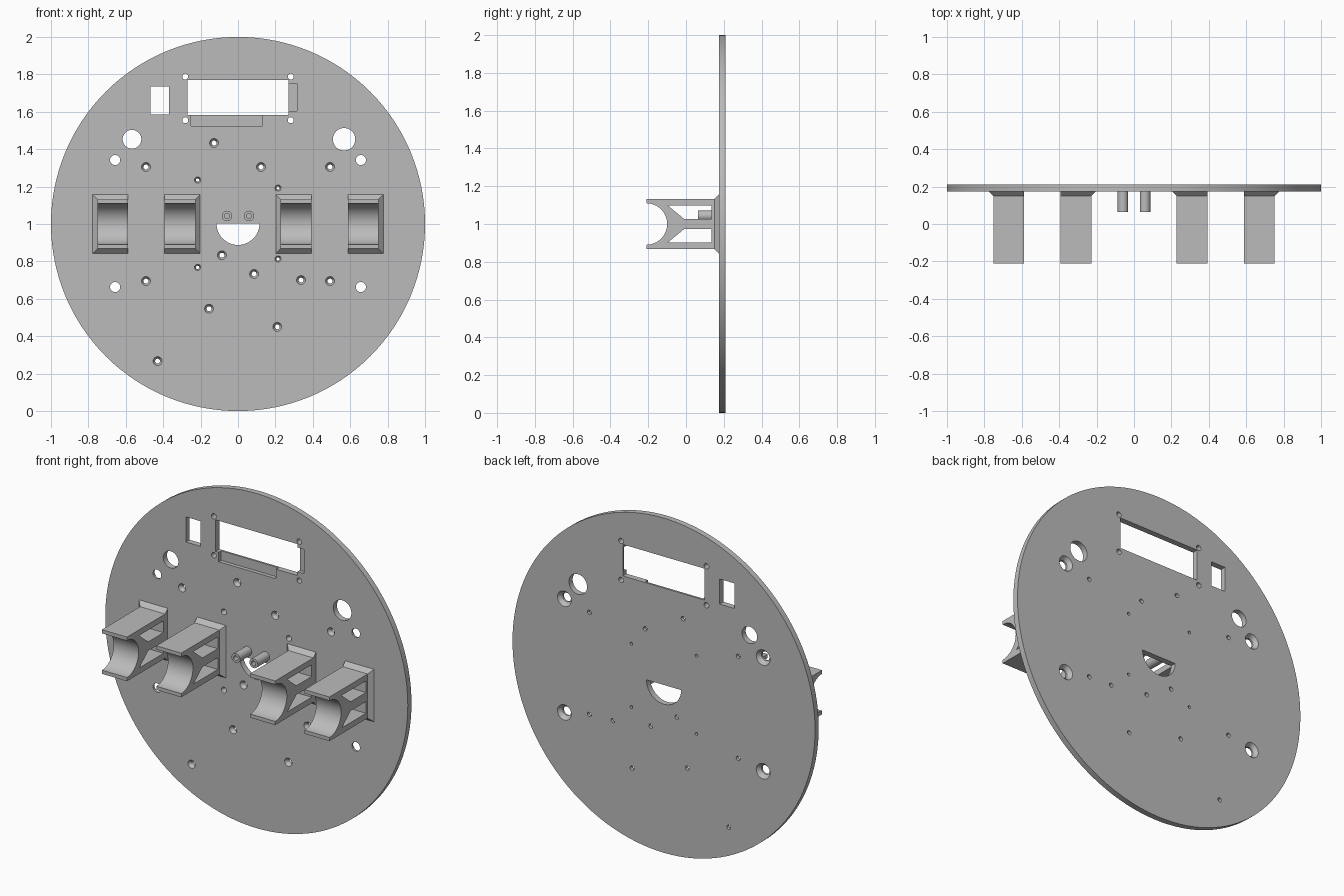
import bpy, bmesh, math

cube = bpy.data.objects.get("Cube")
if cube:
    bpy.data.objects.remove(cube, do_unlink=True)

grey = bpy.data.materials.new("plain grey")
grey.use_nodes = True
grey.diffuse_color = (0.5, 0.5, 0.5, 1)
grey.node_tree.nodes["Principled BSDF"].inputs["Base Color"].default_value = (0.5, 0.5, 0.5, 1)

FRONT, BACK, OUT = 0.175, 0.21, 0.02   # plate faces, cutter overshoot


def prism(bm, points, axis, a, b):
    """Extrude a 2D outline from a to b: (x, z) along y, or (y, z) along x."""
    def place(p, d):
        return (d, p[0], p[1]) if axis == "x" else (p[0], d, p[1])
    lo = [bm.verts.new(place(p, a)) for p in points]
    hi = [bm.verts.new(place(p, b)) for p in points]
    bm.faces.new(lo)
    bm.faces.new(hi[::-1])
    n = len(points)
    for i in range(n):
        j = (i + 1) % n
        bm.faces.new((lo[i], hi[i], hi[j], lo[j]))


def box(bm, x0, x1, z0, z1, y0, y1):
    prism(bm, [(x0, z0), (x1, z0), (x1, z1), (x0, z1)], "y", y0, y1)


def turned(bm, x, z, profile, n=24, tube=False):
    """Revolve (radius, y) steps about an axis along y."""
    rings = [[bm.verts.new((x + r * math.cos(2 * math.pi * i / n), y,
                            z + r * math.sin(2 * math.pi * i / n)))
              for i in range(n)] for r, y in profile]
    if tube:
        rings.append(rings[0])
    else:
        bm.faces.new(rings[0])
        bm.faces.new(rings[-1][::-1])
    for p, q in zip(rings, rings[1:]):
        for i in range(n):
            j = (i + 1) % n
            bm.faces.new((p[i], q[i], q[j], p[j]))


def arc(cx, cz, r, a0, a1, n):
    angles = [math.radians(a0 + (a1 - a0) * i / n) for i in range(n + 1)]
    return [(cx + r * math.cos(t), cz + r * math.sin(t)) for t in angles]


def finish(bm, name):
    bmesh.ops.recalc_face_normals(bm, faces=bm.faces[:])
    mesh = bpy.data.meshes.new(name)
    bm.to_mesh(mesh)
    bm.free()
    mesh.materials.append(grey)
    ob = bpy.data.objects.new(name, mesh)
    bpy.context.collection.objects.link(ob)
    return ob


def select(ob):
    bpy.ops.object.select_all(action="DESELECT")
    ob.select_set(True)
    bpy.context.view_layer.objects.active = ob


def cut(ob, cutter):
    cutter.hide_render = True
    mod = ob.modifiers.new("cut", "BOOLEAN")
    mod.operation, mod.solver, mod.object = "DIFFERENCE", "EXACT", cutter
    select(ob)
    bpy.ops.object.modifier_apply(modifier=mod.name)
    bpy.data.objects.remove(cutter, do_unlink=True)


def smooth(ob):
    select(ob)
    bpy.ops.object.shade_smooth_by_angle(angle=math.radians(30))


# Round mounting plate
bm = bmesh.new()
turned(bm, 0, 1, [(1, FRONT), (1, BACK)], 128)
plate = finish(bm, "mounting_plate")

# Openings right through the plate
y0, y1 = FRONT - OUT, BACK + OUT
bm = bmesh.new()
box(bm, -0.27, 0.27, 1.582, 1.77, y0, y1)        # display window
box(bm, -0.467, -0.37, 1.585, 1.735, y0, y1)     # switch window
prism(bm, arc(0, 1.003, 0.115, 180, 360, 24), "y", y0, y1)
for x, r in ((-0.567, 0.05), (0.567, 0.06)):
    turned(bm, x, 1.453, [(r, y0), (r, y1)], 40)
for x in (-0.282, 0.282):                        # display screw holes
    for z in (1.555, 1.788):
        turned(bm, x, z, [(0.016, y0), (0.016, y1)])
for x in (-0.657, 0.657):                        # holes countersunk at the back
    for z in (0.663, 1.342):
        turned(bm, x, z, [(0.027, y0), (0.027, 0.187), (0.046, BACK), (0.046, y1)])
screws = [(-0.128, 1.433), (0.123, 1.305), (0.492, 1.305), (-0.492, 1.305),
          (-0.492, 0.695), (-0.086, 0.833), (0.086, 0.733), (0.337, 0.7),
          (0.492, 0.695), (-0.155, 0.547), (0.21, 0.45), (-0.43, 0.267)]
pins = [(-0.216, 1.235), (0.214, 1.192), (0.214, 0.813), (-0.216, 0.768)]
for spots, wide, narrow in ((screws, 0.024, 0.013), (pins, 0.017, 0.009)):
    for x, z in spots:                           # holes countersunk at the front
        turned(bm, x, z, [(wide, y0), (wide, FRONT), (narrow, FRONT + 0.018), (narrow, y1)])
cut(plate, finish(bm, "openings_cutter"))

# Shallow recesses beside the display window
bm = bmesh.new()
box(bm, 0.26, 0.315, 1.605, 1.75, y0, 0.198)
box(bm, -0.25, 0.13, 1.525, 1.6, y0, 0.198)
cut(plate, finish(bm, "recess_cutter"))
smooth(plate)


def bracket(name, x, side):
    """Forked holder; x is the plain side, the foot flares towards side."""
    x2, half, flare = x + side * 0.165, 0.132, 0.025
    bm = bmesh.new()
    outline = [(FRONT, 1 - half), (FRONT, 1 + half), (-0.21, 1 + half)]
    outline += arc(-0.21, 1, 0.11, 90, -90, 32) + [(-0.21, 1 - half)]
    prism(bm, outline, "x", x, x2)
    body = finish(bm, name)
    # Windows above and below the central web
    bm = bmesh.new()
    for s in (1, -1):
        window = [(-0.095, 0.097), (0.135, 0.097), (0.135, 0.027), (-0.01, 0.027)]
        prism(bm, [(y, 1 + s * z) for y, z in window], "x", x - side * OUT, x2 + side * OUT)
    cut(body, finish(bm, "window_cutter"))
    smooth(body)
    # Chamfered foot
    bm = bmesh.new()
    rings = []
    for y, grow in ((FRONT - flare, 0), (FRONT, flare)):
        xe, h = x2 + side * grow, half + grow
        rings.append([bm.verts.new((px, y, pz)) for px, pz in
                      ((x, 1 - h), (xe, 1 - h), (xe, 1 + h), (x, 1 + h))])
    bm.faces.new(rings[0])
    bm.faces.new(rings[1][::-1])
    for i in range(4):
        j = (i + 1) % 4
        bm.faces.new((rings[0][i], rings[1][i], rings[1][j], rings[0][j]))
    finish(bm, name + "_foot")


for label, s in (("right", -1), ("left", 1)):
    bracket(label + "_outer_bracket", s * 0.587, s)
    bracket(label + "_inner_bracket", s * 0.393, -s)
    # Hollow standoff post
    bm = bmesh.new()
    turned(bm, s * 0.059, 1.043, [(0.014, 0.063), (0.028, 0.063), (0.028, FRONT), (0.014, FRONT)],
           tube=True)
    smooth(finish(bm, label + "_post"))
